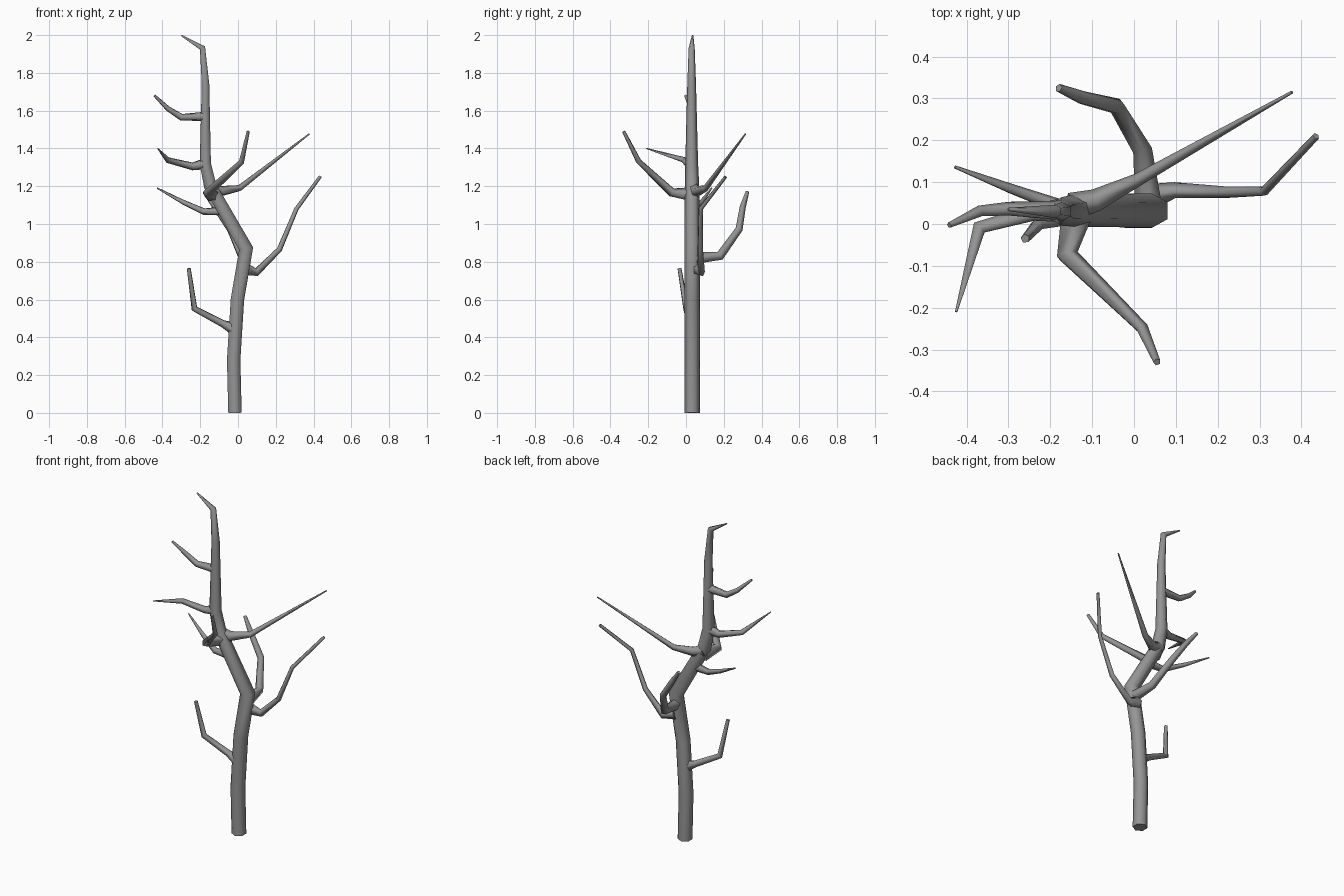
import bpy, bmesh, math
from mathutils import Vector

cube = bpy.data.objects.get("Cube")
if cube:
    bpy.data.objects.remove(cube)

bark = bpy.data.materials.new("grey bark")
bark.use_nodes = True
colour = (0.3, 0.3, 0.3, 1)
bark.diffuse_color = colour
bark.node_tree.nodes["Principled BSDF"].inputs["Base Color"].default_value = colour


def limb(name, path, sides=6):
    """Tapered tube with mitred joints along (x, y, z, radius) stations."""
    pts = [Vector(p[:3]) for p in path]
    dirs = [(b - a).normalized() for a, b in zip(pts, pts[1:])]
    dirs.append(dirs[-1])
    d = dirs[0]
    side = Vector((0, 1, 0)) if abs(d.y) < 0.8 else Vector((0, 0, 1))
    side = (side - d * side.dot(d)).normalized()
    bm = bmesh.new()
    rings = []
    for p, station, nxt in zip(pts, path, dirs):
        normal = (d + nxt).normalized()
        other = d.cross(side)
        ring = []
        for i in range(sides):
            a = math.tau * i / sides
            off = (side * math.cos(a) + other * math.sin(a)) * station[3]
            off -= d * (off.dot(normal) / d.dot(normal))
            ring.append(bm.verts.new(p + off))
        rings.append(ring)
        side = d.rotation_difference(nxt) @ side
        d = nxt
    for low, high in zip(rings, rings[1:]):
        for i in range(sides):
            j = (i + 1) % sides
            bm.faces.new((low[i], low[j], high[j], high[i]))
    bm.faces.new(rings[0][::-1])
    bm.faces.new(rings[-1])
    bmesh.ops.recalc_face_normals(bm, faces=bm.faces)
    mesh = bpy.data.meshes.new(name)
    bm.to_mesh(mesh)
    bm.free()
    mesh.materials.append(bark)
    obj = bpy.data.objects.new(name, mesh)
    bpy.context.collection.objects.link(obj)
    bpy.ops.object.select_all(action='DESELECT')
    obj.select_set(True)
    bpy.context.view_layer.objects.active = obj
    bpy.ops.object.shade_smooth_by_angle(angle=math.radians(80))


# Trunk, bent twice and hooked at the tip
limb("trunk", [(-.016, .032, 0, .041), (-.023, .032, .28, .041), (-.003, .032, .6, .041),
               (.043, .032, .87, .041), (-.147, .032, 1.2, .038), (-.173, .03, 1.32, .034),
               (-.172, .03, 1.74, .023), (-.188, .03, 1.932, .016), (-.3, .035, 1.998, .004)])

# Lower branches
limb("low_right_branch", [(-.02, .03, .445, .036), (-.08, .025, .472, .02),
                          (-.23, 0, .552, .016), (-.26, -.035, .765, .011)], 5)
limb("low_left_branch", [(.03, .06, .765, .036), (.1, .08, .745, .02), (.22, .075, .865, .015),
                         (.31, .078, 1.08, .012), (.435, .21, 1.25, .009)], 5)
limb("low_back_branch", [(.035, .04, .815, .034), (.02, .18, .83, .024), (-.04, .28, .97, .02),
                         (-.12, .3, 1.09, .017), (-.18, .325, 1.17, .01)], 5)

# Middle branches
limb("middle_right_branch", [(-.07, .03, 1.07, .026), (-.18, .042, 1.065, .018),
                             (-.29, .082, 1.115, .013), (-.428, .136, 1.19, .004)], 5)
limb("middle_front_branch", [(-.135, .03, 1.155, .04), (-.16, -.075, 1.165, .024),
                             (.02, -.25, 1.33, .015), (.055, -.33, 1.49, .009)], 5)
limb("long_back_branch", [(-.15, .04, 1.19, .035), (-.09, .055, 1.172, .029),
                          (.01, .105, 1.19, .017), (.378, .315, 1.477, .004)], 5)

# Upper branches
limb("upper_front_branch", [(-.17, .03, 1.32, .032), (-.24, .025, 1.305, .021),
                            (-.37, -.01, 1.338, .016), (-.425, -.21, 1.4, .003)], 5)
limb("upper_right_branch", [(-.17, .03, 1.57, .026), (-.3, .035, 1.565, .018),
                            (-.37, .03, 1.61, .014), (-.442, -.003, 1.68, .007)], 5)
